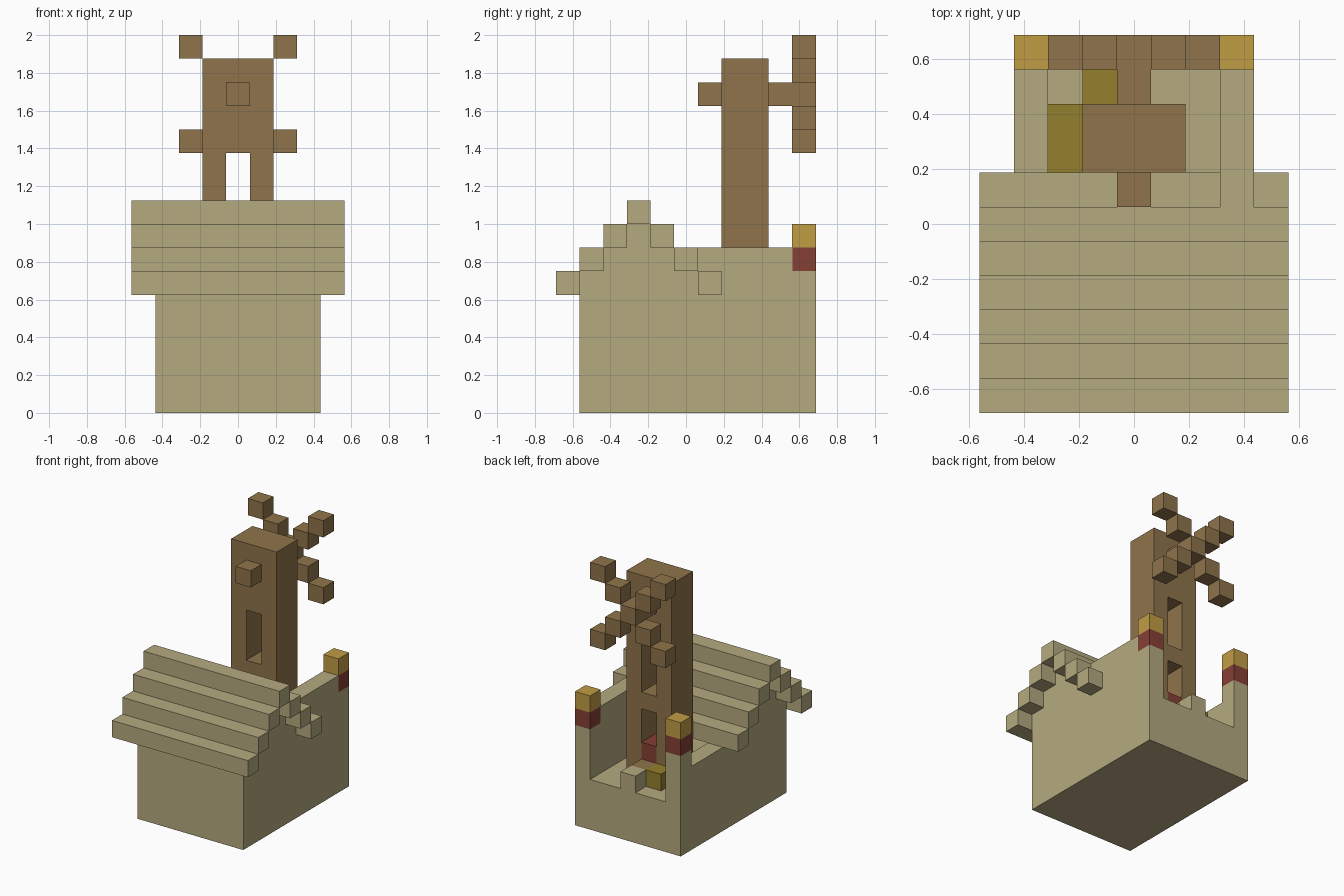
import bpy, bmesh

U = 0.125  # one block

old = bpy.data.objects.get("Cube")
if old:
    bpy.data.objects.remove(old, do_unlink=True)


def material(name, r, g, b):
    m = bpy.data.materials.new(name)
    m.use_nodes = True
    m.diffuse_color = (r, g, b, 1)
    m.node_tree.nodes["Principled BSDF"].inputs["Base Color"].default_value = (r, g, b, 1)
    return m


SAND = material("sandstone", 0.46, 0.40, 0.215)
WOOD = material("brown wood", 0.275, 0.174, 0.07)
GOLD = material("warm gold", 0.53, 0.34, 0.06)
OLIVE = material("olive gold", 0.296, 0.216, 0.026)
RED = material("brick red", 0.235, 0.05, 0.036)


def finish(name, bm, mat):
    bmesh.ops.recalc_face_normals(bm, faces=bm.faces)
    mesh = bpy.data.meshes.new(name)
    bm.to_mesh(mesh)
    bm.free()
    mesh.materials.append(mat)
    ob = bpy.data.objects.new(name, mesh)
    bpy.context.scene.collection.objects.link(ob)
    return ob


def boxes(name, mat, *spans):
    """One object from boxes given as (x range, y range, z range) in blocks."""
    bm = bmesh.new()
    for span in spans:
        made = bmesh.ops.create_cube(bm, size=1)["verts"]
        for v in made:
            v.co = [U * (lo + (c + 0.5) * (hi - lo)) for c, (lo, hi) in zip(v.co, span)]
    return finish(name, bm, mat)


def stepped_wall(name, x, heights):
    """Side wall with one height per block, running from front to back."""
    points = [(-4.5, 0)]
    for i, h in enumerate(heights):
        points += [(i - 4.5, h), (i - 3.5, h)]
    points.append((5.5, 0))
    # drop repeated or collinear points
    points = [p for i, p in enumerate(points) if not (
        0 < i < len(points) - 1 and points[i - 1][1] == p[1] == points[i + 1][1])]
    bm = bmesh.new()
    face = bm.faces.new([bm.verts.new((x * U, y * U, z * U)) for y, z in points])
    out = bmesh.ops.extrude_face_region(bm, geom=[face])["geom"]
    for v in out:
        if isinstance(v, bmesh.types.BMVert):
            v.co.x += U
    return finish(name, bm, SAND)


MID = (-0.5, 0.5)
INNER = (-2.5, 2.5)

# house: walls, floor and open back
gable = [6, 7, 8, 7, 6]
stepped_wall("left_wall", 2.5, gable + [7, 7, 7, 7, 6])
stepped_wall("right_wall", -3.5, gable + [5, 5, 5, 5, 6])
boxes("front_wall", SAND, (INNER, (-4.5, -3.5), (0, 6)))
boxes("floor", SAND, (INNER, (-3.5, 5.5), (0, 3)))
boxes("back_step", SAND, (MID, (4.5, 5.5), (3, 4)))

# stepped roof rows, rising to the ridge and falling behind it
for i in range(7):
    z = 8 - abs(i - 3)
    boxes(f"roof_row_{i + 1}", SAND, ((-4.5, 4.5), (i - 5.5, i - 4.5), (z, z + 1)))

# corner post caps
for side, x in (("left", 2.5), ("right", -3.5)):
    span = ((x, x + 1), (4.5, 5.5))
    boxes(side + "_post_band", RED, (*span, (6, 7)))
    boxes(side + "_post_cap", GOLD, (*span, (7, 8)))

# tower: two jambs with fillers between the openings
DEEP = (1.5, 3.5)
boxes("tower", WOOD,
      ((-1.5, -0.5), DEEP, (3, 15)),
      ((0.5, 1.5), DEEP, (3, 15)),
      (MID, DEEP, (3, 4)),
      (MID, DEEP, (7, 8)),
      (MID, DEEP, (11, 15)))
boxes("doorstep", WOOD, (MID, (3.5, 4.5), (3, 4)))
boxes("hearth", RED, (MID, DEEP, (4, 5)))

# stored goods on the floor
boxes("floor_bales", OLIVE,
      ((-2.5, -1.5), DEEP, (3, 4)),
      ((-1.5, -0.5), (3.5, 4.5), (3, 4)))

# axle and crossed sails
boxes("axle_front", WOOD, (MID, (0.5, 1.5), (13, 14)))
boxes("axle_back", WOOD, (MID, (3.5, 5.5), (13, 14)))
for sx in (-1, 1):
    for sz in (-1, 1):
        name = ("upper" if sz > 0 else "lower") + ("_left" if sx > 0 else "_right") + "_sail"
        boxes(name, WOOD, *[((sx * k - 0.5, sx * k + 0.5), (4.5, 5.5),
                             (13 + sz * k, 14 + sz * k)) for k in (1, 2)])
